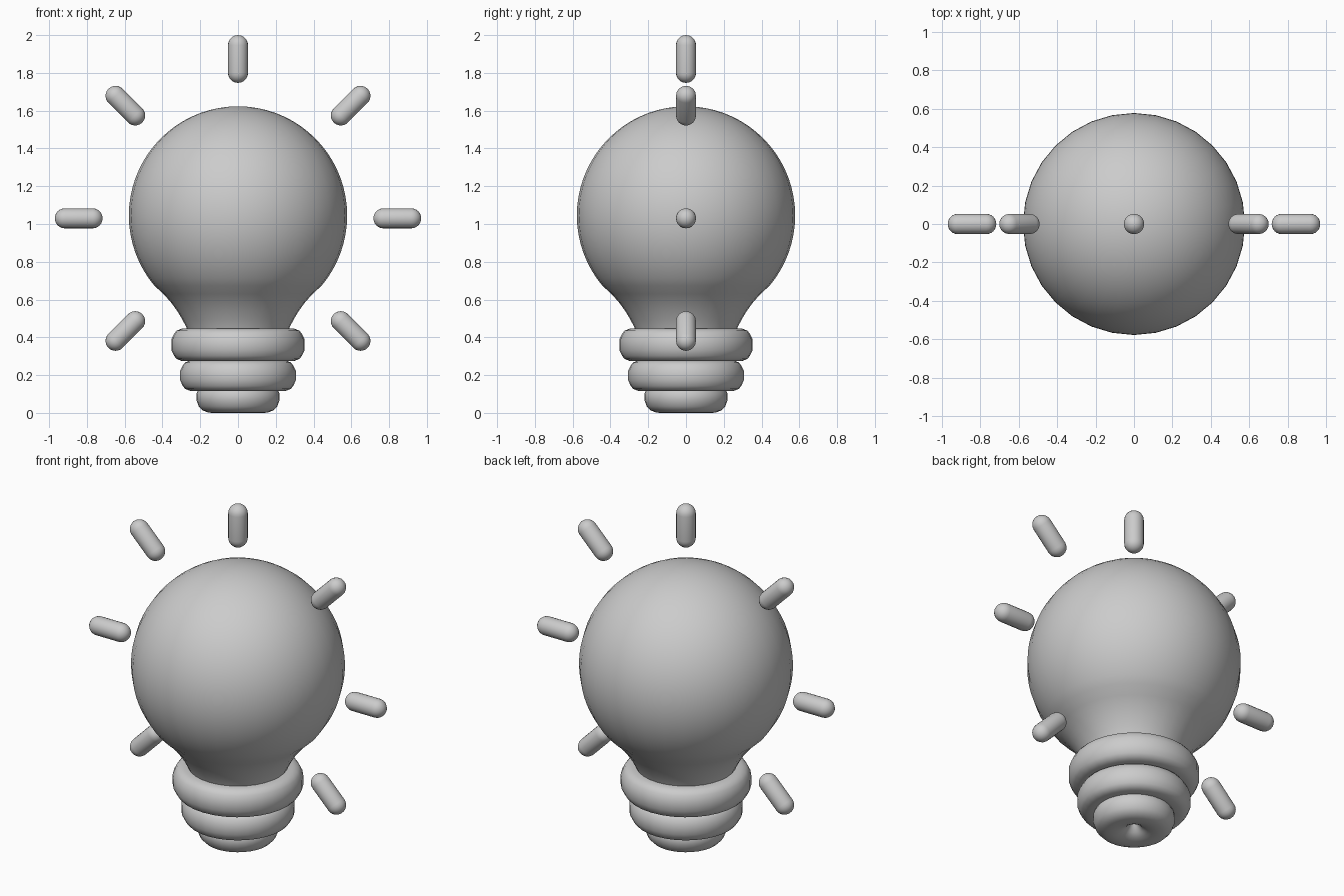
import bpy, bmesh, math
from mathutils import Matrix, Vector

if "Cube" in bpy.data.objects:
    bpy.data.objects.remove(bpy.data.objects["Cube"])


def lathe(name, profile, segs=32, closed=False, matrix=Matrix(), angle=50):
    """Spin an (r, z) profile about the z axis."""
    bm = bmesh.new()
    verts = [bm.verts.new((r, 0, z)) for r, z in profile]
    pairs = list(zip(verts, verts[1:]))
    if closed:
        pairs.append((verts[-1], verts[0]))
    edges = [bm.edges.new(p) for p in pairs]
    bmesh.ops.spin(bm, geom=verts + edges, cent=(0, 0, 0), axis=(0, 0, 1),
                   angle=2 * math.pi, steps=segs, use_duplicate=False)
    bmesh.ops.remove_doubles(bm, verts=bm.verts[:], dist=1e-4)
    bmesh.ops.recalc_face_normals(bm, faces=bm.faces[:])
    bm.transform(matrix)
    mesh = bpy.data.meshes.new(name)
    bm.to_mesh(mesh)
    bm.free()
    obj = bpy.data.objects.new(name, mesh)
    bpy.context.collection.objects.link(obj)
    bpy.ops.object.select_all(action='DESELECT')
    obj.select_set(True)
    bpy.context.view_layer.objects.active = obj
    bpy.ops.object.shade_smooth_by_angle(angle=math.radians(angle))
    return obj


# Glass bulb: sphere flowing into a flared neck
R, CZ = 0.578, 1.045
bulb = [(R * math.sin(math.radians(a)), CZ + R * math.cos(math.radians(a)))
        for a in range(0, 131, 5)]
bulb += [(0.395, 0.63), (0.355, 0.585), (0.322, 0.54), (0.295, 0.495),
         (0.272, 0.45), (0.255, 0.40), (0, 0.40)]
lathe("glass_bulb", bulb)


# Screw base: two fat rounded rings
def ring(name, outer, z0, z1):
    h = (z1 - z0) / 2
    c, mid = (z0 + z1) / 2, outer - h
    quarter = [(h, 0.32 * h), (0.83 * h, 0.68 * h), (0.68 * h, 0.87 * h), (0.36 * h, h)]
    half = quarter + [(-x, z) for x, z in reversed(quarter)]
    pts = half + [(x, -z) for x, z in reversed(half)]
    lathe(name, [(mid + x, c + z) for x, z in pts], closed=True)


ring("upper_base_ring", 0.353, 0.275, 0.446)
ring("middle_base_ring", 0.306, 0.117, 0.277)

# Bottom tip with a dimple underneath
lathe("base_tip", [(0, 0.165), (0.16, 0.165), (0.205, 0.135), (0.221, 0.10),
                   (0.221, 0.07), (0.208, 0.035), (0.187, 0.013), (0.155, 0.001),
                   (0.115, 0), (0.075, 0.008), (0.045, 0.025), (0.02, 0.055),
                   (0, 0.085)])

# Seven light rays: capsules fanned around the bulb, none below
r, inner, outer = 0.053, 0.717, 0.97
capsule = [(r * math.cos(math.radians(a)), inner + r + r * math.sin(math.radians(a)))
           for a in range(-90, 1, 15)]
capsule += [(r * math.cos(math.radians(a)), outer - r + r * math.sin(math.radians(a)))
            for a in range(0, 91, 15)]
for i in range(-3, 4):
    m = Matrix.Translation(Vector((0, 0, 1.03))) @ Matrix.Rotation(i * math.pi / 4, 4, 'Y')
    lathe(f"light_ray_{i + 4}", capsule, segs=20, matrix=m)
